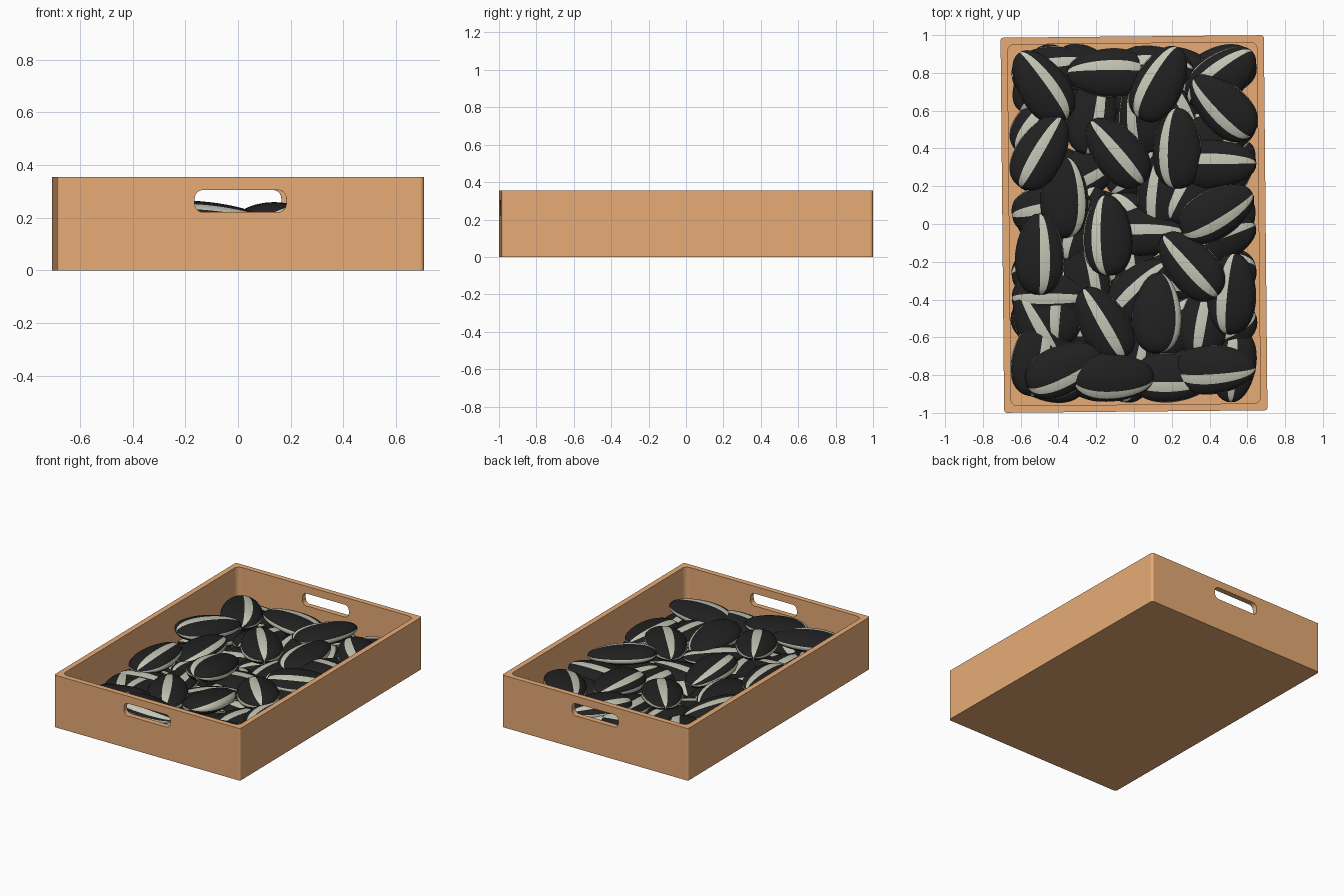
import bpy, bmesh, math, random

random.seed(4)
if "Cube" in bpy.data.objects:
    bpy.data.objects.remove(bpy.data.objects["Cube"])


def material(name, color):
    mat = bpy.data.materials.new(name)
    mat.use_nodes = True
    mat.diffuse_color = (*color, 1)
    mat.node_tree.nodes["Principled BSDF"].inputs["Base Color"].default_value = (*color, 1)
    return mat


wood = material("tan wood", (0.8, 0.41, 0.182))
black = material("seed black", (0.0145, 0.0145, 0.0145))
cream = material("seed stripe grey", (0.55, 0.56, 0.46))


def finish(name, bm, mats):
    bmesh.ops.recalc_face_normals(bm, faces=bm.faces)
    mesh = bpy.data.meshes.new(name)
    bm.to_mesh(mesh)
    bm.free()
    for mat in mats:
        mesh.materials.append(mat)
    obj = bpy.data.objects.new(name, mesh)
    bpy.context.collection.objects.link(obj)
    return obj


def rounded_rect(half_w, half_h, radius, steps=6):
    points = []
    for corner, (sx, sy) in enumerate([(1, 1), (-1, 1), (-1, -1), (1, -1)]):
        for i in range(steps + 1):
            a = (corner + i / steps) * math.pi / 2
            points.append((sx * (half_w - radius) + radius * math.cos(a),
                           sy * (half_h - radius) + radius * math.sin(a)))
    return points


def loft(name, loops, mats):
    """Skin a stack of equal-length loops and close both ends."""
    bm = bmesh.new()
    rings = [[bm.verts.new(p) for p in loop] for loop in loops]
    for lower, upper in zip(rings, rings[1:]):
        for i in range(len(lower)):
            j = (i + 1) % len(lower)
            bm.faces.new((lower[i], lower[j], upper[j], upper[i]))
    bm.faces.new(rings[0])
    bm.faces.new(rings[-1])
    return finish(name, bm, mats)


# Tray: outer wall, rim, inner wall and floor in one skin
HALF_W, HALF_L, HEIGHT, WALL, FLOOR = 0.697, 0.993, 0.355, 0.037, 0.03
outer = rounded_rect(HALF_W, HALF_L, 0.015)
inner = rounded_rect(HALF_W - WALL, HALF_L - WALL, 0.035)
tray = loft("tray", [[(x, y, z) for x, y in shape] for shape, z in
                     [(outer, 0), (outer, HEIGHT), (inner, HEIGHT), (inner, FLOOR)]], [wood])

# Handle slots cut through both end walls
slot = rounded_rect(0.174, 0.042, 0.032)
cutter = loft("slot_cutter", [[(x, y, z + 0.263) for x, z in slot] for y in (-1.2, 1.2)], [wood])
cutter.hide_render = True
cut = tray.modifiers.new("handle slots", "BOOLEAN")
cut.operation, cut.solver, cut.object = "DIFFERENCE", "EXACT", cutter
bpy.context.view_layer.objects.active = tray
tray.select_set(True)
bpy.ops.object.modifier_apply(modifier=cut.name)
bpy.data.objects.remove(cutter)
tray.rotation_euler.z = math.radians(0.55)


def near(angle, target, reach):
    """True when two angles agree, counting opposite sides as equal."""
    return abs((angle - target + math.pi / 2) % math.pi - math.pi / 2) < reach


def seed(name, x, y, z, heading, stripe, length=0.43, width=0.26, thick=0.115, tilt=0.1):
    """Flattened egg with lengthwise stripes; stripe is the sideways place of the main one."""
    centre = math.acos(stripe)
    sectors, count = 44, 18
    step = math.tau / sectors
    angles = [centre + (i - 0.5) * step for i in range(sectors)]
    bm = bmesh.new()
    rings = []
    for k in range(1, count):
        s = -math.cos(math.pi * k / count)
        r = (1 - s * s) ** 0.44 * (1 - 0.15 * s)
        rings.append([bm.verts.new((s * length / 2, r * width / 2 * math.cos(a),
                                    r * thick / 2 * math.sin(a))) for a in angles])
    back = bm.verts.new((-length / 2, 0, 0))
    tip = bm.verts.new((length / 2, 0, 0))
    for i, angle in enumerate(angles):
        j = (i + 1) % sectors
        faces = [bm.faces.new((back, rings[0][j], rings[0][i])),
                 bm.faces.new((tip, rings[-1][i], rings[-1][j]))]
        for a, b in zip(rings, rings[1:]):
            faces.append(bm.faces.new((a[i], a[j], b[j], b[i])))
        # Broad stripe on each face, narrow stripe along each rim
        middle = angle + step / 2
        striped = near(middle, centre, 0.2) or near(middle, 0, 0.2)
        for face in faces:
            face.material_index = int(striped)
            face.smooth = True
    obj = finish(name, bm, [black, cream])
    turn = math.radians(heading)
    obj.rotation_euler = (random.uniform(-tilt, tilt), random.uniform(-tilt, tilt), turn)
    # Keep the seed inside the walls
    limit_x = HALF_W - WALL - 0.012 - math.hypot(length * math.cos(turn), width * math.sin(turn)) / 2
    limit_y = HALF_L - WALL - 0.012 - math.hypot(length * math.sin(turn), width * math.cos(turn)) / 2
    obj.location = (max(-limit_x, min(limit_x, x)), max(-limit_y, min(limit_y, y)), z)


# Each seed: x, y, heading, stripe place
top_seeds = [
    (.135, .76, 62, .5), (.48, .62, 135, .4), (-.5, .38, 60, .15), (-.09, .38, 130, 0),
    (.23, .4, 90, .55), (.44, .06, 30, -.4), (-.5, -.16, 90, -.25), (-.14, -.06, 92, .5),
    (.3, -.22, 132, .1), (-.16, -.53, 120, 0), (.12, -.47, 90, -.9), (-.37, -.77, 25, -.5),
    (-.11, -.81, 0, -.75)]
# Seeds leaning slightly lower, near the walls and between the top ones
upper_seeds = [
    (-.5, .73, 125, -.35), (.43, -.77, 3, -.4), (-.14, .8, 180, -.3), (.48, .83, 40, .5),
    (.49, .32, 0, .2), (-.37, .14, 90, -.75), (.55, -.37, 85, .4)]
# Seeds half covered by the others
middle_seeds = [
    (-.55, -.7, 80, -.3), (-.5, .08, 10, .1), (-.22, .58, 80, -.3), (.15, .18, 85, .4),
    (.05, -.04, 0, .1), (.5, -.08, 20, .2), (-.5, -.39, 0, 0), (-.38, -.42, 85, .3),
    (.38, -.5, 80, .2), (.2, -.84, 0, -.4), (-.26, -.28, 100, -.4), (.05, .58, 95, .5),
    (-.5, .88, 10, .3), (.5, .47, 20, -.5), (.02, -.36, 45, .2), (-.58, -.55, 120, 0),
    (.1, .88, 0, .4), (.3, .2, 60, .3), (-.27, .0, 70, .4)]

for layer, lift, seeds in (("top", 0.195, top_seeds), ("upper", 0.168, upper_seeds),
                           ("middle", 0.132, middle_seeds)):
    for n, (x, y, heading, stripe) in enumerate(seeds):
        seed(f"{layer}_seed_{n + 1}", x, y, lift + random.uniform(-0.008, 0.008),
             heading, stripe)

# Bottom layer, scattered on a loose grid
for row in range(7):
    for column in range(5):
        seed(f"bottom_seed_{row * 5 + column + 1}",
             -0.52 + 0.26 * column + random.uniform(-0.03, 0.03),
             -0.84 + 0.28 * row + random.uniform(-0.03, 0.03),
             0.092, random.uniform(0, 360), random.uniform(-0.6, 0.6), length=0.4, tilt=0.03)
